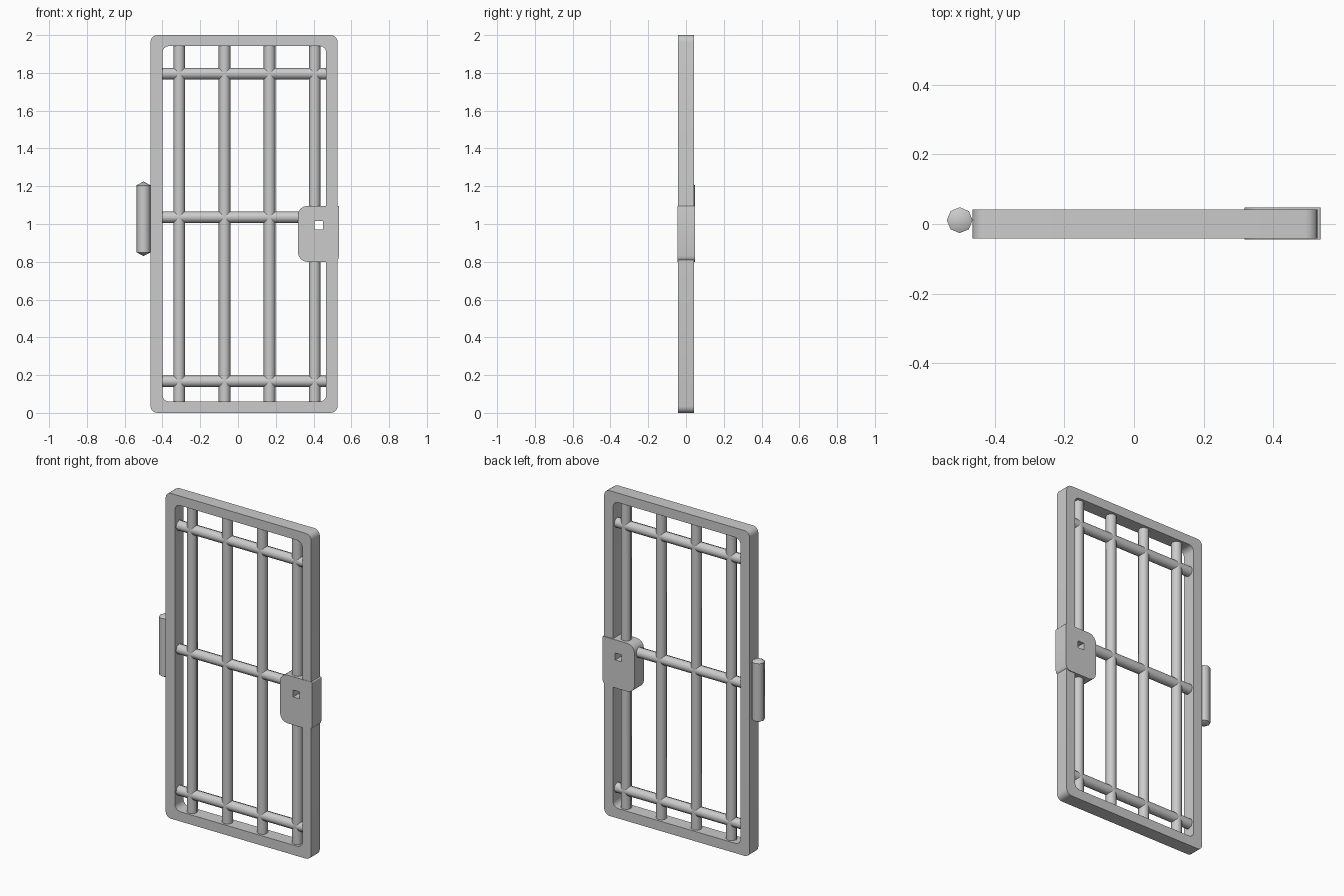
import bpy, bmesh, math
from mathutils import Matrix, Vector

if "Cube" in bpy.data.objects:
    bpy.data.objects.remove(bpy.data.objects["Cube"])


def finish(name, bm, angle=35):
    bmesh.ops.remove_doubles(bm, verts=bm.verts, dist=1e-5)
    bmesh.ops.recalc_face_normals(bm, faces=bm.faces)
    mesh = bpy.data.meshes.new(name)
    bm.to_mesh(mesh)
    bm.free()
    ob = bpy.data.objects.new(name, mesh)
    bpy.context.collection.objects.link(ob)
    bpy.ops.object.select_all(action='DESELECT')
    ob.select_set(True)
    bpy.context.view_layer.objects.active = ob
    bpy.ops.object.shade_smooth_by_angle(angle=math.radians(angle))
    return ob


def rounded_rect(x0, x1, z0, z1, radii, steps=4):
    # corners: top right, top left, bottom left, bottom right
    pts = []
    corners = [(x1, z1, -1, -1), (x0, z1, 1, -1), (x0, z0, 1, 1), (x1, z0, -1, 1)]
    for i, ((x, z, sx, sz), r) in enumerate(zip(corners, radii)):
        for k in range(steps + 1):
            a = math.pi / 2 * (i + k / steps)
            pts.append((x + sx * r + r * math.cos(a), z + sz * r + r * math.sin(a)))
    return pts


def ring_slab(name, outer, inner, y0, y1):
    # slab with an opening through it
    bm = bmesh.new()
    loops = [[bm.verts.new((x, y, z)) for x, z in pts]
             for pts, y in ((outer, y0), (outer, y1), (inner, y1), (inner, y0))]
    n = len(outer)
    for a in range(4):
        p, q = loops[a], loops[(a + 1) % 4]
        for i in range(n):
            j = (i + 1) % n
            bm.faces.new((p[i], p[j], q[j], q[i]))
    return finish(name, bm)


def bar(name, start, end, r=0.031, sides=8):
    a, b = Vector(start), Vector(end)
    bm = bmesh.new()
    rot = (b - a).to_track_quat('Z', 'Y').to_matrix().to_4x4()
    bmesh.ops.create_cone(bm, cap_ends=True, segments=sides, radius1=r, radius2=r,
                          depth=(b - a).length,
                          matrix=Matrix.Translation((a + b) / 2) @ rot)
    return finish(name, bm, 50)


# outer door frame
ring_slab("door_frame",
          rounded_rect(-0.463, 0.527, 0, 2, [0.035] * 4),
          rounded_rect(-0.40, 0.467, 0.06, 1.942, [0.035] * 4), -0.042, 0.042)

# lock box with square through hole
ring_slab("lock_box",
          rounded_rect(0.317, 0.535, 0.80, 1.096, [0.005, 0.05, 0.05, 0.03]),
          rounded_rect(0.406, 0.449, 0.972, 1.015, [0] * 4), -0.044, 0.047)

# vertical bars, the last one interrupted by the lock box
for i, x in enumerate((-0.311, -0.071, 0.167)):
    bar(f"vertical_bar_{i + 1}", (x, 0, 0.055), (x, 0, 1.947))
bar("vertical_bar_4_lower", (0.406, 0, 0.055), (0.406, 0, 0.81))
bar("vertical_bar_4_upper", (0.406, 0, 1.085), (0.406, 0, 1.947))

# horizontal bars, the middle one stops at the lock box
for name, z, x1 in (("bottom", 0.167, 0.472), ("middle", 1.036, 0.325), ("top", 1.796, 0.472)):
    bar(f"horizontal_bar_{name}", (-0.405, 0, z), (x1, 0, z))

# hinge barrel with pointed ends
bm = bmesh.new()
profile = [(0, 0.83), (0.037, 0.85), (0.037, 1.205), (0, 1.225)]
vs = [bm.verts.new((r, 0, z)) for r, z in profile]
es = [bm.edges.new(p) for p in zip(vs, vs[1:])]
bmesh.ops.spin(bm, geom=vs + es, cent=(0, 0, 0), axis=(0, 0, 1),
               angle=math.tau, steps=8)
bmesh.ops.translate(bm, verts=bm.verts, vec=(-0.5, 0.011, 0))
finish("hinge_barrel", bm, 50)
